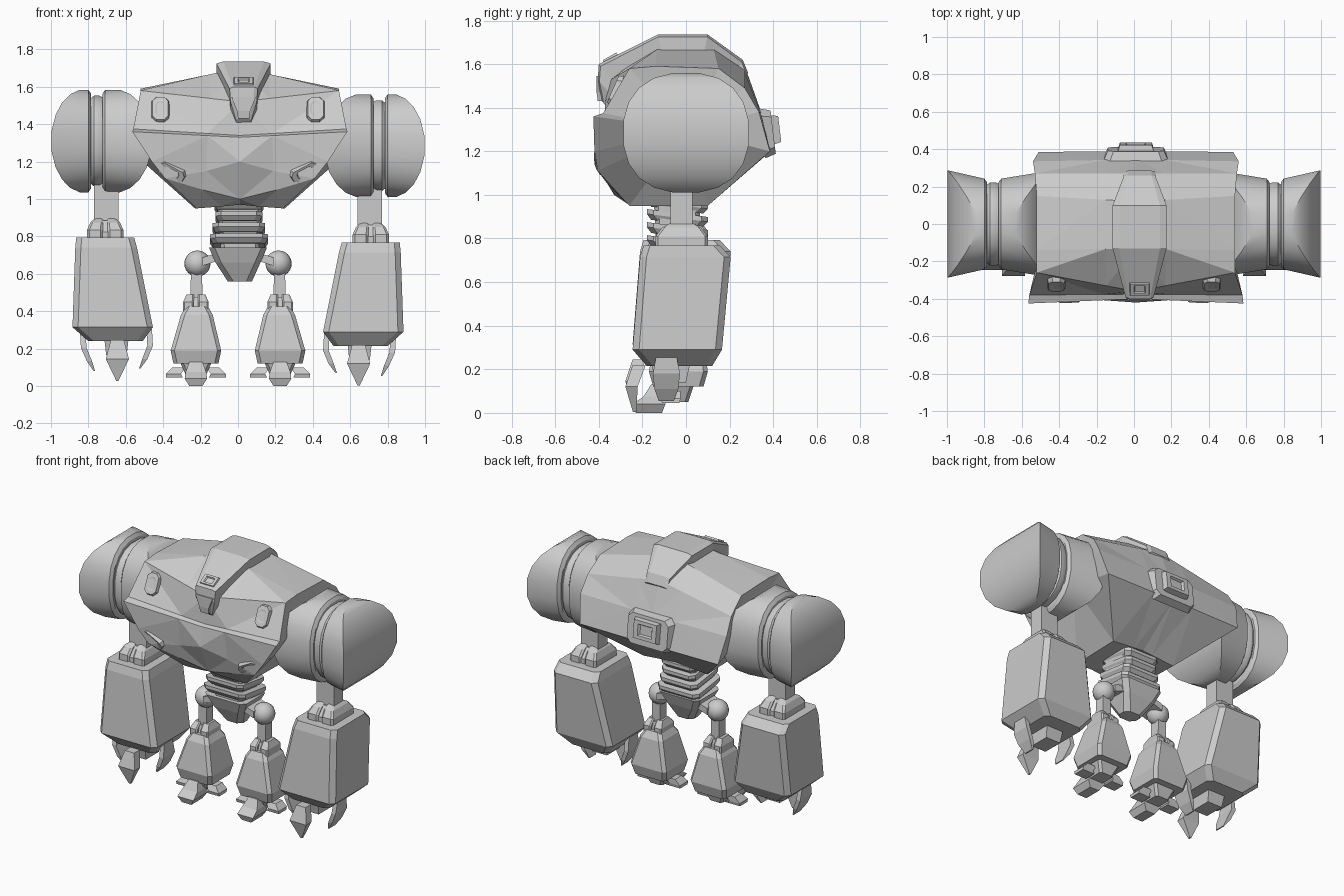
import bpy, bmesh
from math import sin, cos, pi, radians, copysign
from mathutils import Vector

if "Cube" in bpy.data.objects:
    bpy.data.objects.remove(bpy.data.objects["Cube"])

def mesh(name, verts, faces, s=1, dz=0, smooth=False, tri=False):
    me = bpy.data.meshes.new(name)
    me.from_pydata([(s * x, y, z + dz) for x, y, z in verts], [], faces)
    bm = bmesh.new()
    bm.from_mesh(me)
    if tri:
        bmesh.ops.triangulate(bm, faces=bm.faces[:])
    bmesh.ops.recalc_face_normals(bm, faces=bm.faces[:])
    bm.to_mesh(me)
    bm.free()
    ob = bpy.data.objects.new(name, me)
    bpy.context.collection.objects.link(ob)
    if smooth:
        bpy.ops.object.select_all(action='DESELECT')
        ob.select_set(True)
        bpy.context.view_layer.objects.active = ob
        bpy.ops.object.shade_smooth_by_angle(angle=radians(28))
    return ob

def bands(k, n):
    return [(r * n + i, r * n + (i + 1) % n, (r + 1) * n + (i + 1) % n, (r + 1) * n + i)
            for r in range(k - 1) for i in range(n)]

def loft(name, rings, **kw):
    n, k = len(rings[0]), len(rings)
    caps = [tuple(range(n)), tuple(range((k - 1) * n, k * n))]
    return mesh(name, [p for r in rings for p in r], bands(k, n) + caps, **kw)

def rect(hx, hy, c):
    """Rectangle outline with cut corners."""
    if not c:
        return [(hx, hy), (-hx, hy), (-hx, -hy), (hx, -hy)]
    return [(hx, hy - c), (hx - c, hy), (c - hx, hy), (-hx, hy - c),
            (-hx, c - hy), (c - hx, -hy), (hx - c, -hy), (hx, c - hy)]

def block(name, secs, c=0, tilt=0, **kw):
    """Stack of sections (cx, cy, z, hx, hy)."""
    return loft(name, [[(cx + x, cy + y, z + tilt * y) for x, y in rect(hx, hy, c)]
                       for cx, cy, z, hx, hy in secs], **kw)

def framed_plate(name, loc, hw, hh, d, normal, c, roll=0, sunk=.3, **kw):
    """Raised panel with a bevelled rim and a sunken centre."""
    q = Vector(normal).to_track_quat('Z', 'Y')
    rings = []
    for k, h in ((1.15, -d), (1, d), (.62, d), (.5, d * sunk)):
        rings.append([Vector(loc) + q @ Vector(((x * cos(roll) - y * sin(roll)) * k,
                      (x * sin(roll) + y * cos(roll)) * k, h)) for x, y in rect(hw, hh, c)])
    return loft(name, rings, **kw)

# Torso: rows run round the body; centre (y, z) then outer corner (x, y, z)
rows = [(-.13, 1.70, .53, -.14, 1.59), (.12, 1.70, .53, .15, 1.58),
        (.27, 1.59, .54, .27, 1.49), (.345, 1.38, .55, .335, 1.38),
        (.39, 1.20, .52, .385, 1.20), (.10, .97, .24, .10, .95),
        (-.20, .97, .23, -.26, .95), (-.33, 1.00, .40, -.405, 1.11),
        (-.42, 1.20, .47, -.42, 1.20), (-.40, 1.33, .575, -.425, 1.36),
        (-.375, 1.34, .57, -.38, 1.375), (-.36, 1.52, .53, -.26, 1.58)]
mids = {7: (.20, -.36, 1.05), 8: (.18, -.385, 1.15), 6: (.10, -.27, .96)}
verts, faces = [], []
for i, (cy, cz, sx, sy, sz) in enumerate(rows):
    m = mids.get(i, (sx * .3, cy + (sy - cy) * .3, cz + (sz - cz) * .3))
    for x, y, z in ((-sx, sy, sz), (-m[0], m[1], m[2]), (0, cy, cz), m, (sx, sy, sz)):
        verts.append((x + .01, y, z))
N = len(rows)
for i in range(N):
    j = (i + 1) % N
    faces += [(i * 5 + k, i * 5 + k + 1, j * 5 + k + 1, j * 5 + k) for k in range(4)]
    faces += [(i * 5, j * 5, N * 5), (i * 5 + 4, j * 5 + 4, N * 5 + 1)]
verts += [(-.47, 0, 1.3), (.49, 0, 1.3)]
mesh("torso", verts, faces, tri=True)

# Crest running over the top of the torso
crest = [(.285, 1.56, .085), (.26, 1.62, .085), (.10, 1.735, .145), (-.13, 1.735, .145),
         (-.40, 1.60, .075), (-.405, 1.53, .07), (-.385, 1.43, .04)]
loft("crest", [[(.03 - w, y * .85, z - .07), (.03 - w, y * .98, z - .01), (.03 - w * .75, y, z),
                (.03 + w * .75, y, z), (.03 + w, y * .98, z - .01), (.03 + w, y * .85, z - .07)]
               for y, z, w in crest])
framed_plate("crest_eye", (.03, -.345, 1.625), .05, .035, .012, (0, -.5, .87), 0)
block("crest_shield", [(.03, -.375, 1.43, .03, .03), (.03, -.385, 1.47, .035, .025),
                       (.03, -.39, 1.545, .065, .02)])

# Back panel
framed_plate("back_panel_base", (.01, .375, 1.285), .15, .10, .025, (0, 1, .12), .03)
framed_plate("back_panel_hatch", (.01, .41, 1.30), .085, .06, .02, (0, 1, .12), 0)

# Waist slabs and pelvis
block("waist_core", [(.01, -.04, .70, .10, .09), (.01, -.04, 1.0, .12, .11)], c=.02)
for z, h in ((.955, .13), (.895, .125), (.835, .14), (.775, .155)):
    block("waist_slab", [(.005, -.04, z - .025, h - .015, .12), (.005, -.04, z, h, .14),
                         (.005, -.04, z + .022, h, .14)], c=.03, tilt=-.13)
block("pelvis", [(.01, -.03, .56, .065, .05), (.0, -.03, .66, .12, .10),
                 (.0, -.03, .74, .155, .13)], c=.03)

def ringx(x, ry, rz, cz=1.285, n=20, flat=.85):
    """Squarish ring around the x axis with a flat top."""
    pts = []
    for i in range(n):
        a = (i + .5) * 2 * pi / n
        c, s = cos(a), sin(a)
        pts.append((x, ry * copysign(abs(c) ** flat, c), cz + rz * copysign(abs(s) ** flat, s)))
    return pts

def shoulder_drum(name, x0, x1, reach, ry, **kw):
    """Round drum half that flares from the joint toward a face curved about y."""
    n = 20
    far = [(x1 + reach * max(0, 1 - ((p[2] - 1.285) / .277) ** 2) ** .5, p[1], p[2])
           for p in ringx(0, ry, .277)]
    mid = x0 + copysign(.015, reach)
    rings = [ringx(x0, .225, .255), ringx(mid, .245, .277), far]
    fc = bands(3, n) + [tuple(range(n))]
    q = [(2 * n + (i - 5) % n, 2 * n + (14 - i) % n) for i in range(n // 2)]
    fc += [(q[i][0], q[i + 1][0], q[i + 1][1], q[i][1]) for i in range(n // 2 - 1)]
    mesh(name, [p for r in rings for p in r], fc, smooth=True, **kw)

for s, dz in ((1, 0), (-1, .025)):
    kw = dict(s=s, dz=dz)
    # Shoulder: two flared drums with a joint disc between
    shoulder_drum("shoulder_inner", .725, .66, -.20, .285, **kw)
    shoulder_drum("shoulder_outer", .785, .82, .18, .29, **kw)
    loft("shoulder_joint", [ringx(.69, .20, .22), ringx(.74, .225, .245), ringx(.77, .225, .245),
                            ringx(.80, .20, .22)], smooth=True, **kw)
    # Upper arm and elbow
    block("upper_arm", [(.705, -.02, .83, .065, .05), (.705, -.02, 1.06, .065, .05)], **kw)
    for e in (-1, 1):
        block("elbow_half", [(.71 + e * .055, -.02, .74, .042, .12), (.71 + e * .055, -.02, .81, .042, .12),
                             (.71 + e * .045, -.02, .85, .034, .09),
                             (.71 + e * .033, -.02, .872, .022, .05)], c=.012, **kw)
    block("elbow_band", [(.71, -.02, .74, .02, .11), (.71, -.02, .80, .02, .11),
                         (.71, -.02, .86, .02, .06)], **kw)
    # Forearm and wrist
    block("forearm", [(.71, -.02, .768, .155, .175), (.705, -.003, .715, .165, .208),
                      (.67, -.04, .29, .215, .205), (.655, -.03, .215, .145, .15)], c=.03, **kw)
    block("wrist", [(.65, -.07, .14, .055, .07), (.65, -.07, .23, .065, .09)], **kw)
    # Claws
    block("claw_front", [(.645, -.215, .22, .035, .03), (.645, -.25, .12, .062, .028),
                         (.645, -.235, .003, .006, .008)], **kw)
    block("claw_inner", [(.475, -.09, .28, .015, .045), (.47, -.09, .19, .015, .062),
                         (.498, -.09, .12, .014, .055), (.525, -.09, .07, .004, .035)], **kw)
    block("claw_outer", [(.83, -.09, .27, .015, .045), (.825, -.09, .18, .015, .062),
                         (.795, -.09, .11, .014, .055), (.768, -.09, .055, .004, .035)], **kw)

for s in (1, -1):
    # Chest lamps and lower vents
    framed_plate("chest_lamp", (.415, -.325, 1.48), .042, .066, .012, (0, -1, .45), .022, sunk=.8, s=s)
    framed_plate("jaw_vent", (.355, -.385, 1.15), .075, .035, .022, (.25, -1, -.5), .02, roll=.55, s=s)
    # Hip ball and link
    bpy.ops.mesh.primitive_uv_sphere_add(segments=20, ring_count=12, radius=.07,
                                         location=(s * .217, -.03, .655))
    bpy.context.object.name = "hip_ball"
    bpy.ops.object.shade_smooth_by_angle(angle=radians(30))
    loft("hip_link", [[(x, -.03 + a * .075, z + b * .022) for a, b in ((1, 1), (-1, 1), (-1, -1), (1, -1))]
                      for x, z in ((.08, .70), (.19, .665))], s=s)
    # Leg, knee and shin
    block("upper_leg", [(.222, -.03, .45, .032, .035), (.222, -.03, .62, .03, .035)], s=s)
    for e in (-1, 1):
        block("knee_half", [(.225 + e * .04, -.03, .40, .028, .075), (.225 + e * .04, -.03, .45, .028, .075),
                            (.225 + e * .03, -.03, .49, .02, .04)], c=.008, s=s)
    block("knee_band", [(.225, -.03, .40, .014, .065), (.225, -.03, .475, .014, .045)], s=s)
    block("shin", [(.22, -.03, .425, .06, .08), (.22, -.03, .38, .085, .105),
                   (.225, -.035, .19, .135, .135), (.225, -.035, .12, .12, .115)], c=.02, s=s)
    # Ankle and toes
    block("ankle", [(.225, -.05, .05, .05, .06), (.225, -.05, .14, .09, .09)], c=.015, s=s)
    block("toe_front", [(.225, -.17, 0, .035, .06), (.225, -.17, .04, .06, .075),
                        (.225, -.14, .075, .055, .055), (.225, -.12, .13, .035, .04)], s=s)
    for e in (-1, 1):
        block("toe_side", [(.225 + e * .115, -.07, .045, .045, .04), (.225 + e * .12, -.07, .065, .04, .045),
                           (.225 + e * .09, -.06, .10, .035, .035)], s=s)
